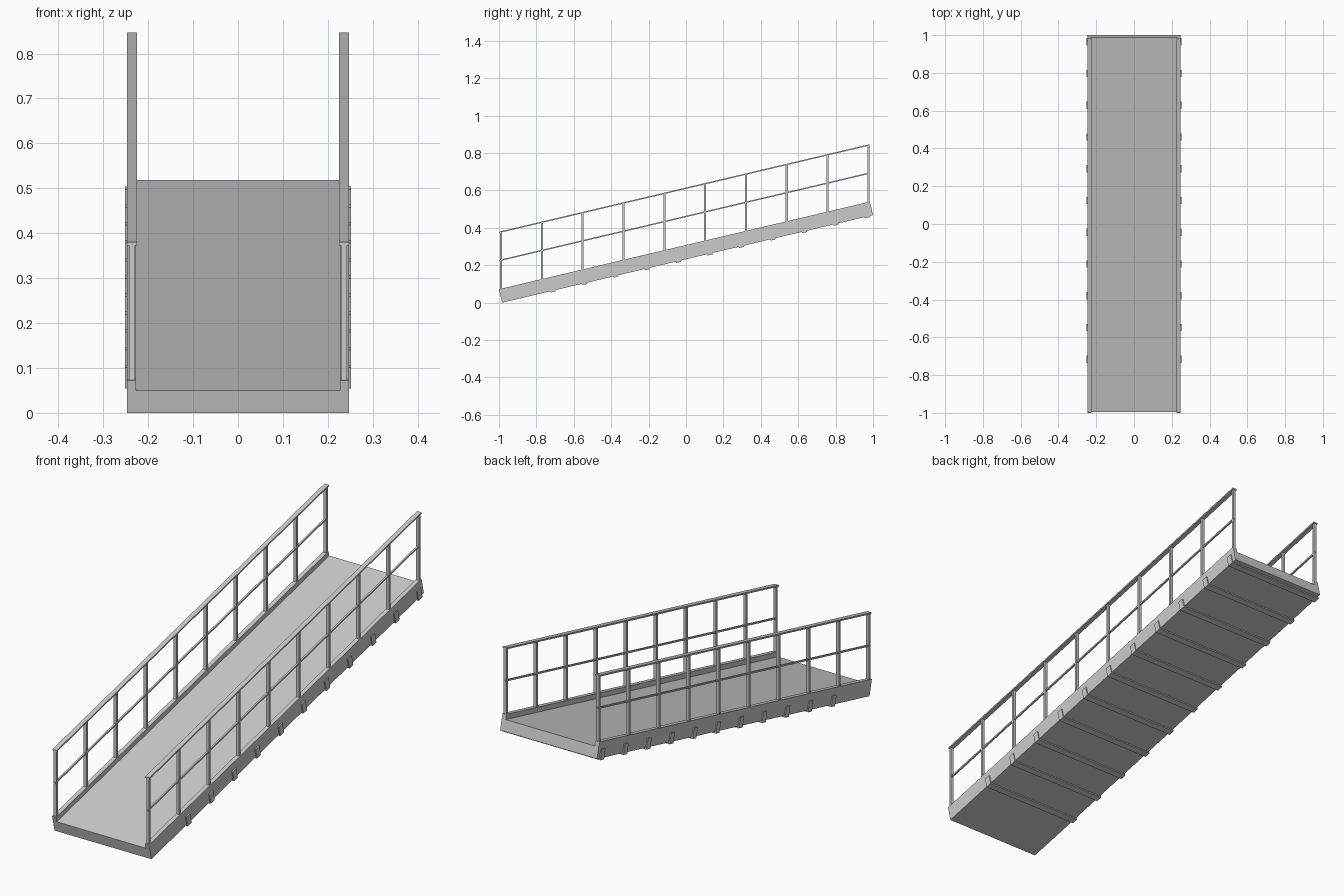
import bpy, bmesh, math
from mathutils import Matrix, Vector

if "Cube" in bpy.data.objects:
    bpy.data.objects.remove(bpy.data.objects["Cube"])

ANGLE = math.atan2(0.468, 1.983)
LENGTH = 1.983 / math.cos(ANGLE)
SLOPE = math.tan(ANGLE)
# Local frame: x across, y along the slope, z perpendicular to the deck
RAMP = Matrix.Translation((0, -0.983, 0)) @ Matrix.Rotation(ANGLE, 4, 'X')


def extrude(name, section, direction, matrix=Matrix()):
    """Solid made by extruding a closed outline along a direction."""
    bm = bmesh.new()
    face = bm.faces.new([bm.verts.new(p) for p in section])
    res = bmesh.ops.extrude_face_region(bm, geom=[face], use_keep_orig=True)
    moved = [v for v in res["geom"] if isinstance(v, bmesh.types.BMVert)]
    bmesh.ops.translate(bm, vec=Vector(direction), verts=moved)
    bmesh.ops.recalc_face_normals(bm, faces=bm.faces)
    mesh = bpy.data.meshes.new(name)
    bm.to_mesh(mesh)
    bm.free()
    mesh.transform(matrix)
    obj = bpy.data.objects.new(name, mesh)
    bpy.context.collection.objects.link(obj)
    return obj


def xz(points, y):
    return [(x, y, z) for x, z in points]


def mirrored(half):
    return half + [(-x, z) for x, z in reversed(half)]


# Deck with raised curbs along both sides
deck = mirrored([(0.247, 0.0), (0.247, 0.074), (0.227, 0.074), (0.227, 0.0514)])
extrude("deck", xz(deck, 0), (0, LENGTH, 0), RAMP)

# U-shaped straps wrapping under the deck
strap = mirrored([(0.252, -0.007), (0.252, 0.041), (0.247, 0.041), (0.247, 0.0)])
for i in range(11):
    u = 0.278 + i * 0.1727
    extrude(f"under_strap_{i + 1}", xz(strap, u - 0.014), (0, 0.028, 0), RAMP)

# Guard rails on both sides
Y0, Y1 = -0.997, 0.982
for side, s in (("left", -1), ("right", 1)):
    def bar(name, x0, x1, z_front, thick):
        rect = [(s * x0, z_front - thick), (s * x1, z_front - thick),
                (s * x1, z_front), (s * x0, z_front)]
        extrude(name, xz(rect, Y0), (0, Y1 - Y0, (Y1 - Y0) * SLOPE))

    bar(f"{side}_handrail", 0.225, 0.247, 0.380, 0.007)
    bar(f"{side}_mid_rail", 0.232, 0.240, 0.229, 0.007)

    # Upright posts
    for i in range(10):
        y = -0.989 + i * 1.964 / 9
        w = 0.0055
        base = 0.070 + (y - Y0) * SLOPE
        foot = [(s * 0.229, y - w, base), (s * 0.243, y - w, base),
                (s * 0.243, y + w, base), (s * 0.229, y + w, base)]
        extrude(f"{side}_post_{i + 1}", foot, (0, 0, 0.305))
